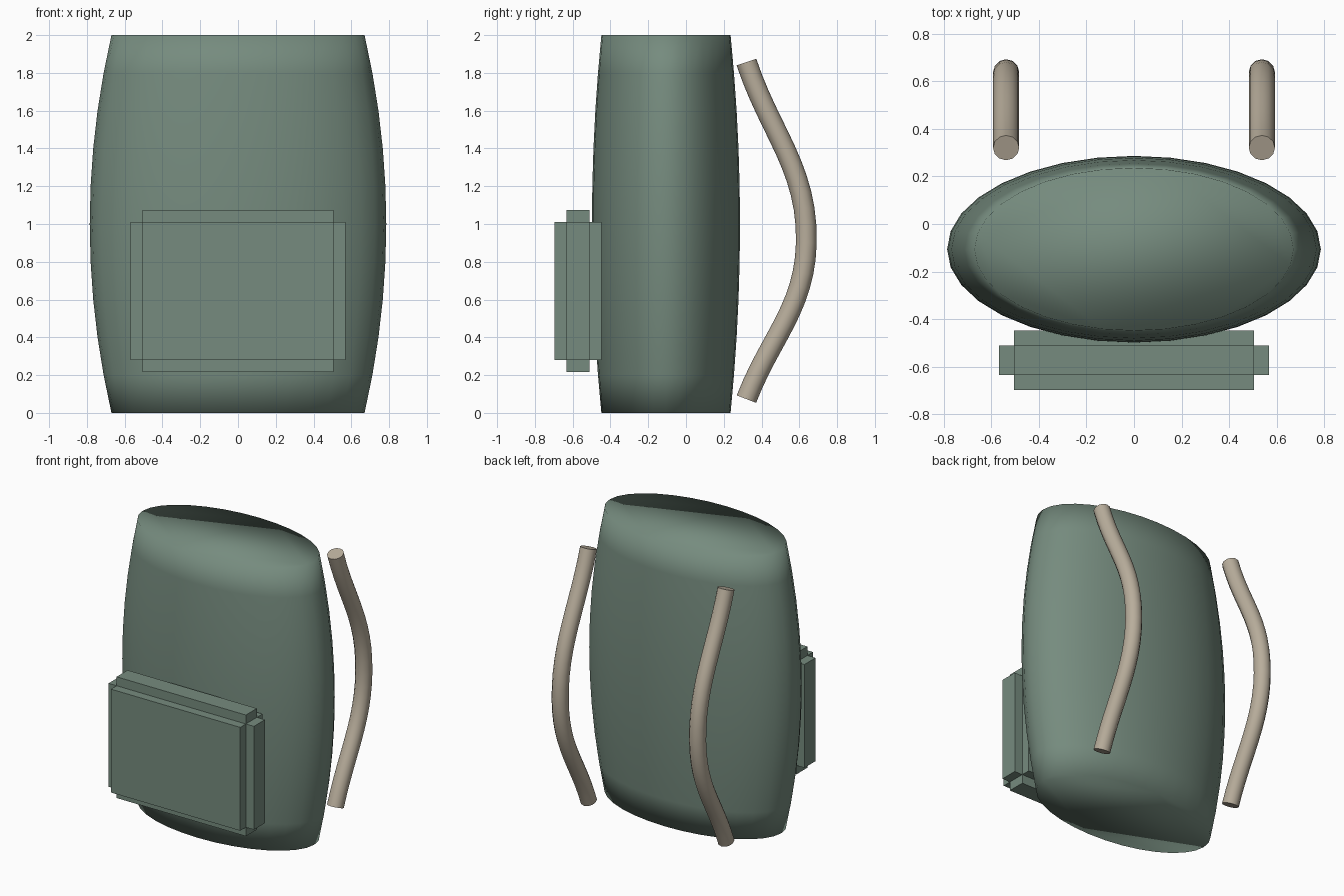
import bpy, bmesh, math
from mathutils import Vector

if "Cube" in bpy.data.objects:
    bpy.data.objects.remove(bpy.data.objects["Cube"])


def material(name, rgb):
    m = bpy.data.materials.new(name)
    m.diffuse_color = (*rgb, 1)
    m.use_nodes = True
    m.node_tree.nodes["Principled BSDF"].inputs["Base Color"].default_value = m.diffuse_color
    return m


CLOTH = material("green_cloth", (0.18, 0.26, 0.21))
WEBBING = material("tan_webbing", (0.48, 0.42, 0.33))


def finish(bm, name, mat, smooth):
    bmesh.ops.recalc_face_normals(bm, faces=bm.faces)
    me = bpy.data.meshes.new(name)
    bm.to_mesh(me)
    bm.free()
    me.polygons.foreach_set("use_smooth", [smooth] * len(me.polygons))
    me.materials.append(mat)
    ob = bpy.data.objects.new(name, me)
    bpy.context.collection.objects.link(ob)
    return ob


# Bag body: bulging stack of elliptical rings, smooth over the flat ends
SIDES, ROWS = 32, 10
bm = bmesh.new()
rings = []
for r in range(ROWS + 1):
    z = 2 * r / ROWS
    bulge = 1 - (z - 1) ** 2
    rx, ry = 0.67 + 0.115 * bulge, 0.342 + 0.05 * bulge
    rings.append([bm.verts.new((rx * math.cos(a), -0.106 + ry * math.sin(a), z))
                  for a in (2 * math.pi * i / SIDES for i in range(SIDES))])
for lo, hi in zip(rings, rings[1:]):
    for i in range(SIDES):
        j = (i + 1) % SIDES
        bm.faces.new((lo[i], lo[j], hi[j], hi[i]))
bm.faces.new(rings[0][::-1])
bm.faces.new(rings[-1])
finish(bm, "bag_body", CLOTH, True)

# Front pocket: core box with every face pushed straight out
bm = bmesh.new()
bmesh.ops.create_cube(bm, size=1)
bmesh.ops.scale(bm, vec=(1.01, 0.123, 0.73), verts=bm.verts)
bmesh.ops.translate(bm, vec=(0, -0.572, 0.645), verts=bm.verts)
bm.normal_update()
core = list(bm.faces)
for f in core:
    n = f.normal.copy()
    f2 = bmesh.ops.extrude_discrete_faces(bm, faces=[f])["faces"][0]
    bmesh.ops.translate(bm, vec=n * 0.063, verts=f2.verts)
finish(bm, "front_pocket", CLOTH, False)

# Shoulder straps: round tubes along a bowed path
for side, x in (("left", -0.537), ("right", 0.537)):
    cu = bpy.data.curves.new(side + "_strap", 'CURVE')
    cu.dimensions = '3D'
    cu.bevel_depth = 0.055
    cu.bevel_resolution = 4
    cu.use_fill_caps = True
    sp = cu.splines.new('BEZIER')
    sp.bezier_points.add(2)
    for p, (y, z) in zip(sp.bezier_points, ((0.32, 1.857), (0.637, 0.9), (0.32, 0.073))):
        p.co = (x, y, z)
        p.handle_left_type = p.handle_right_type = 'AUTO'
    cu.materials.append(WEBBING)
    ob = bpy.data.objects.new(side + "_strap", cu)
    bpy.context.collection.objects.link(ob)
